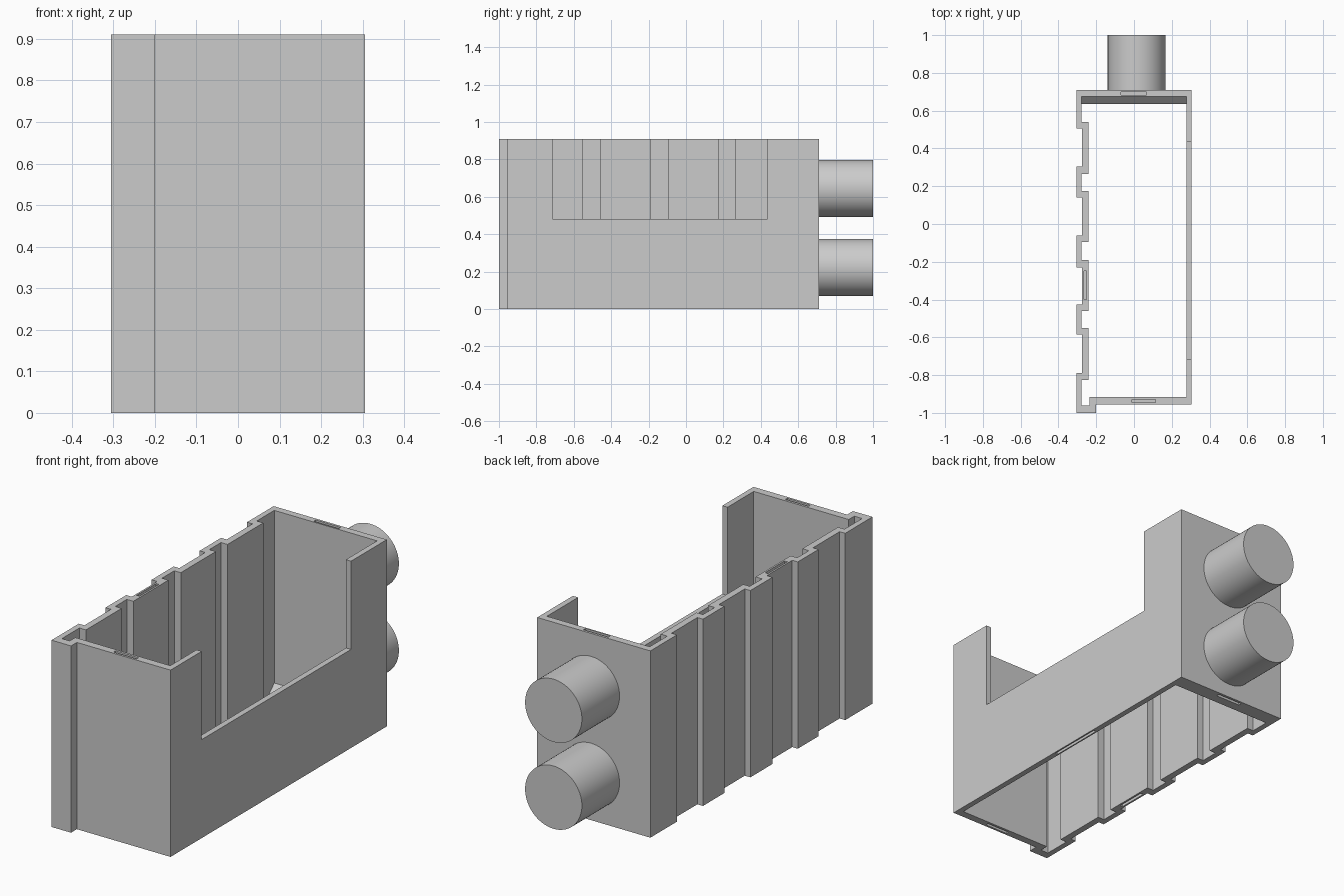
import bpy
import bmesh
import math

cube = bpy.data.objects.get("Cube")
if cube:
    bpy.data.objects.remove(cube, do_unlink=True)

HEIGHT = 0.91

grey = bpy.data.materials.new("plain grey")
grey.use_nodes = True
colour = (0.6, 0.6, 0.6, 1)
grey.diffuse_color = colour
grey.node_tree.nodes["Principled BSDF"].inputs["Base Color"].default_value = colour


def prism(name, outline, low, high, axis="z"):
    """Extrude a flat outline along z (points x, y) or along x (points y, z)."""
    def place(a, b, t):
        return (a, b, t) if axis == "z" else (t, a, b)
    bm = bmesh.new()
    base = bm.faces.new([bm.verts.new(place(a, b, low)) for a, b in outline])
    grown = bmesh.ops.extrude_face_region(bm, geom=[base], use_keep_orig=True)
    verts = [g for g in grown["geom"] if isinstance(g, bmesh.types.BMVert)]
    bmesh.ops.translate(bm, verts=verts, vec=place(0, 0, high - low))
    bmesh.ops.recalc_face_normals(bm, faces=bm.faces)
    mesh = bpy.data.meshes.new(name)
    bm.to_mesh(mesh)
    bm.free()
    obj = bpy.data.objects.new(name, mesh)
    bpy.context.collection.objects.link(obj)
    mesh.materials.append(grey)
    return obj


def box(name, x0, x1, y0, y1, z0, z1):
    return prism(name, [(x0, y0), (x1, y0), (x1, y1), (x0, y1)], z0, z1)


def carve(obj, cutter):
    """Subtract the cutter, then discard it."""
    cutter.hide_render = True
    mod = obj.modifiers.new("cut", "BOOLEAN")
    mod.operation = "DIFFERENCE"
    mod.solver = "EXACT"
    mod.object = cutter
    bpy.context.view_layer.objects.active = obj
    bpy.ops.object.modifier_apply(modifier=mod.name)
    bpy.data.objects.remove(cutter, do_unlink=True)


def stepped(breaks, x_start, x_other):
    """Zigzag side of the ribbed wall, running from back to front."""
    points, x, other = [], x_start, x_other
    for y in breaks:
        points += [(x, y), (other, y)]
        x, other = other, x
    return points


# Ribbed housing, open at the top and bottom
outer_breaks = [0.505, 0.305, 0.14, -0.06, -0.23, -0.425, -0.585, -0.79]
inner_breaks = [0.54, 0.265, 0.175, -0.095, -0.19, -0.46, -0.55, -0.825]
outer = [(0.305, 0.71), (-0.305, 0.71)] + stepped(outer_breaks, -0.305, -0.275)
outer += [(-0.305, -1), (-0.2, -1), (-0.2, -0.955), (0.305, -0.955)]
inner = [(0.277, 0.675), (-0.277, 0.675)] + stepped(inner_breaks, -0.277, -0.242)
inner += [(-0.277, -0.96), (-0.235, -0.96), (-0.235, -0.917), (0.277, -0.917)]

housing = prism("housing", outer, 0, HEIGHT)
carve(housing, prism("cavity_cutter", inner, -0.1, 1))

# Wide cutout in the plain side wall
carve(housing, box("cutout_cutter", 0.2, 0.4, -0.715, 0.435, 0.48, 1))

# Narrow slots in the rims of the walls
DEPTH = 0.06
slots = [(-0.07, 0.065, 0.682, 0.698), (-0.01, 0.115, -0.944, -0.929),
         (-0.266, -0.251, -0.4, -0.25)]
for x0, x1, y0, y1 in slots:
    carve(housing, box("slot_cutter", x0, x1, y0, y1, HEIGHT - DEPTH, 1))
    carve(housing, box("slot_cutter", x0, x1, y0, y1, -0.1, DEPTH))
carve(housing, box("slot_cutter", 0.284, 0.298, -0.22, 0.06, -0.1, DEPTH))

# Sloped ledge along the foot of the back wall
prism("back_ledge", [(0.676, 0), (0.635, 0), (0.635, 0.03), (0.676, 0.07)],
      -0.278, 0.278, axis="x")

# Two round studs on the back
for name, z in (("lower_stud", 0.222), ("upper_stud", 0.645)):
    bpy.ops.mesh.primitive_cylinder_add(
        vertices=64, radius=0.153, depth=0.295,
        location=(0.014, 0.8525, z), rotation=(math.pi / 2, 0, 0))
    stud = bpy.context.object
    stud.name = name
    stud.data.materials.append(grey)
    bpy.ops.object.shade_smooth_by_angle(angle=math.radians(30))
